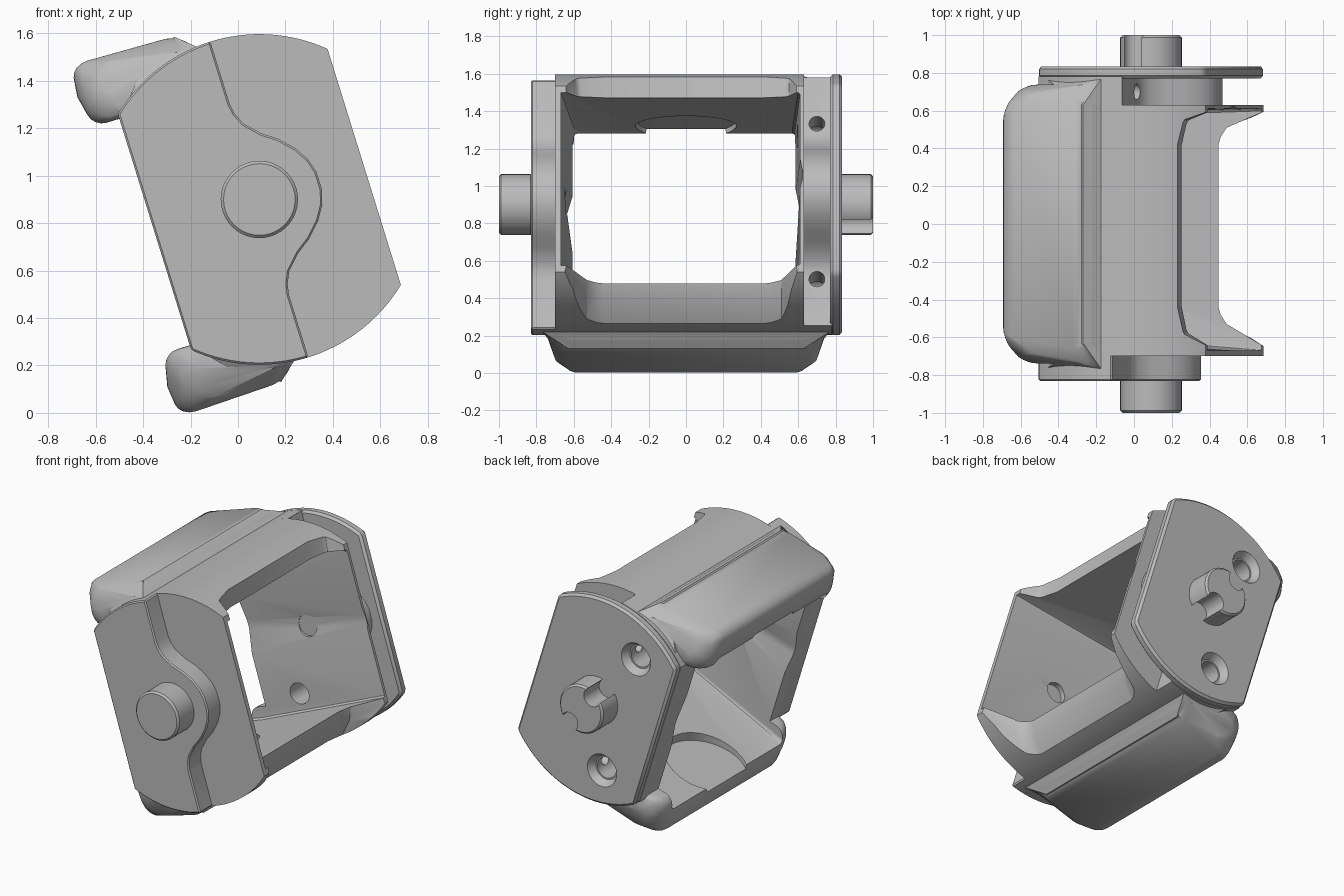
import bpy, bmesh, math
from mathutils import Matrix, Vector

if "Cube" in bpy.data.objects:
    bpy.data.objects.remove(bpy.data.objects["Cube"])

TILT = math.radians(17.25)
RADIUS, HALF = 0.697, 0.463         # end plate outline: disc with two flats

grey = bpy.data.materials.new("plain grey")
grey.use_nodes = True
grey.diffuse_color = (0.5, 0.5, 0.5, 1)
grey.node_tree.nodes["Principled BSDF"].inputs["Base Color"].default_value = (0.5, 0.5, 0.5, 1)


def finish(name, bm, bevel=0, segments=1):
    """Turn a bmesh into an object, with optional bevelled edges."""
    bmesh.ops.recalc_face_normals(bm, faces=bm.faces[:])
    mesh = bpy.data.meshes.new(name)
    bm.to_mesh(mesh)
    bm.free()
    mesh.materials.append(grey)
    obj = bpy.data.objects.new(name, mesh)
    bpy.context.collection.objects.link(obj)
    if bevel:
        mod = obj.modifiers.new("bevel", 'BEVEL')
        mod.width, mod.segments = bevel, segments
        mod.limit_method, mod.angle_limit = 'ANGLE', math.radians(35)
        apply(obj, mod)
    return obj


def apply(obj, mod):
    bpy.context.view_layer.objects.active = obj
    bpy.ops.object.modifier_apply(modifier=mod.name)


def prism(name, outline, y0, y1, bevel=0):
    """Extrude an outline in x and z along y."""
    bm = bmesh.new()
    face = bm.faces.new([bm.verts.new((x, y0, z)) for x, z in outline])
    new = bmesh.ops.extrude_face_region(bm, geom=[face])["geom"]
    verts = [v for v in new if isinstance(v, bmesh.types.BMVert)]
    bmesh.ops.translate(bm, verts=verts, vec=(0, y1 - y0, 0))
    return finish(name, bm, bevel)


def hull(name, points, bevel=0, segments=1):
    bm = bmesh.new()
    for p in points:
        bm.verts.new(p)
    out = bmesh.ops.convex_hull(bm, input=bm.verts[:])
    spare = {g for g in out["geom_interior"] + out["geom_unused"] if isinstance(g, bmesh.types.BMVert)}
    bmesh.ops.delete(bm, geom=list(spare), context='VERTS')
    bmesh.ops.dissolve_limit(bm, angle_limit=0.01, verts=bm.verts[:], edges=bm.edges[:])
    return finish(name, bm, bevel, segments)


def cylinder(name, start, end, r1, r2=None, bevel=0, sides=40):
    a, b = Vector(start), Vector(end)
    turn = (b - a).to_track_quat('Z', 'Y').to_matrix().to_4x4()
    bm = bmesh.new()
    bmesh.ops.create_cone(bm, cap_ends=True, segments=sides, radius1=r1,
                          radius2=r1 if r2 is None else r2, depth=(b - a).length,
                          matrix=Matrix.Translation((a + b) / 2) @ turn)
    return finish(name, bm, bevel)


def combine(obj, other, operation='DIFFERENCE', keep=False):
    mod = obj.modifiers.new("boolean", 'BOOLEAN')
    mod.operation, mod.object, mod.solver = operation, other, 'EXACT'
    apply(obj, mod)
    if not keep:
        bpy.data.objects.remove(other)


def arc(a0, a1, n=20, r=RADIUS):
    angles = [math.radians(a0 + (a1 - a0) * i / n) for i in range(n + 1)]
    return [(r * math.cos(a), r * math.sin(a)) for a in angles]


def mirrored(points):
    return points + [(x, -z) for x, z in reversed(points)]


corner = math.degrees(math.acos(HALF / RADIUS))
full_outline = mirrored(arc(corner, 180 - corner, 32))


def stepped_outline(base, bulge):
    """Left half of the plate, with a rounded bulge around the axis."""
    curve = [(0, .42), (.008, .375), (.03, .325), (.085, .265), (.145, .22),
             (.2, .16), (.235, .1), (.252, .04)]
    curve = [(base + x * bulge, z) for x, z in reversed(curve)]
    top = math.degrees(math.acos(base / RADIUS))
    return mirrored(curve + arc(top, 180 - corner))


# Frame: barrel-shaped body with two grip blocks on its left edge
frame = prism("frame", full_outline, -.70, .63)
ends = (1, -1)
for s in (1, -1):
    block = hull("grip_block", [(x, y * e, s * z) for e in ends for x, y, z in
                 [(-.575, .68, .50), (-.40, .735, .50), (-.605, .61, .64), (-.52, .735, .60),
                  (-.06, .75, .58), (-.06, .75, .69), (-.14, .65, .768),
                  (-.48, .69, .745), (-.59, .60, .775)]], .06, 4)
    combine(frame, block, 'UNION')
    # Sloped neck leading from the block to the end plates and the body
    neck = hull("grip_neck", [(x, y * e, s * z) for e in ends for x, y, z in
                [(-.455, .79, .505), (-.07, .79, .60), (-.06, .77, .692),
                 (-.14, .63, .762), (-.30, .72, .68), (-.46, .72, .50)]])
    combine(frame, neck, 'UNION')

# Through window: bars thin toward the grip side, walls thin toward the open side
window = hull("window_cutter", [(x, y, s * z) for s in (1, -1)
              for x, front, back, z in [(-.8, -.585, .578, .592), (-.5, -.587, .58, .58),
                                        (.05, -.628, .597, .475), (.55, -.675, .613, .475)]
              for y in (front, back)], .07)
combine(frame, window)

# Open side: bars stop short of the end walls, with flared corners;
# the lower bar is also rounded off underneath
for levels in [((.9, .366), (-.51, .222)), ((-.49, .224), (-.60, .175)), ((-.58, .19), (-.72, .06))]:
    notch = hull("notch_cutter", [(x, y, z) for z, edge in levels for x, y in
                 [(edge, -.44), (edge, .42), (edge + .012, -.48), (edge + .012, .46),
                  (edge + .045, -.53), (edge + .045, .51),
                  (.40, -.60), (.40, .565), (.55, -.69), (.55, .625)]])
    combine(frame, notch)

# Shallow round pockets inside both bars
combine(frame, cylinder("pocket_cutter", (-.43, 0, -.61), (-.43, 0, .61), .27))

# Shallow grooves along the inside of both end walls, and a blind axis hole
for side, depth in ((-1, .648), (1, .622)):
    groove = hull("groove_cutter", [(x, side * d, z) for x in (-.7, .7) for d, z in
                  [(.4, .40), (.4, -.34), (.565, .33), (.565, -.25), (depth, .05), (depth, 0)]])
    combine(frame, groove)
combine(frame, cylinder("axis_cutter", (0, -.68, 0), (0, .66, 0), .07))

# End plates
front_plate = prism("front_step_plate", stepped_outline(0, 1.05), -.83, -.69, .008)
back_spacer = prism("back_spacer", stepped_outline(.055, 1.3), .625, .78)
back_plate = prism("back_plate", full_outline, .77, .835, .015)

# Countersunk screw holes through the back, and cross holes in the slot floor
for s in (1, -1):
    hole = cylinder("hole_cutter", (-.18, .5, s * .43), (-.18, .9, s * .43), .07)
    for part in (frame, back_spacer, back_plate):
        combine(part, hole, keep=True)
    bpy.data.objects.remove(hole)
    combine(back_plate, cylinder("sink_cutter", (-.18, .785, s * .43), (-.18, .845, s * .43), .08, .115))
    combine(back_spacer, cylinder("cross_cutter", (-.18, .70, s * .435), (.2, .70, s * .435), .042))

# Pivot pins, the back one with two rounded keyways
front_pin = cylinder("front_pin", (0, -.82, 0), (0, -1, 0), .163, bevel=.012)
back_pin = cylinder("back_pin", (0, .82, 0), (0, 1, 0), .163, bevel=.012)
for s in (1, -1):
    x, z = -.05 * s, .125 * s
    combine(back_pin, cylinder("keyway_cutter", (x, .83, z), (x, 1.1, z), .062))

# Tilt everything into place and shade
place = Matrix.Translation((.09, 0, .9)) @ Matrix.Rotation(-TILT, 4, 'Y')
for obj in (frame, front_plate, back_spacer, back_plate, front_pin, back_pin):
    obj.data.transform(place)
    bpy.ops.object.select_all(action='DESELECT')
    obj.select_set(True)
    bpy.context.view_layer.objects.active = obj
    bpy.ops.object.shade_smooth_by_angle(angle=math.radians(28))
